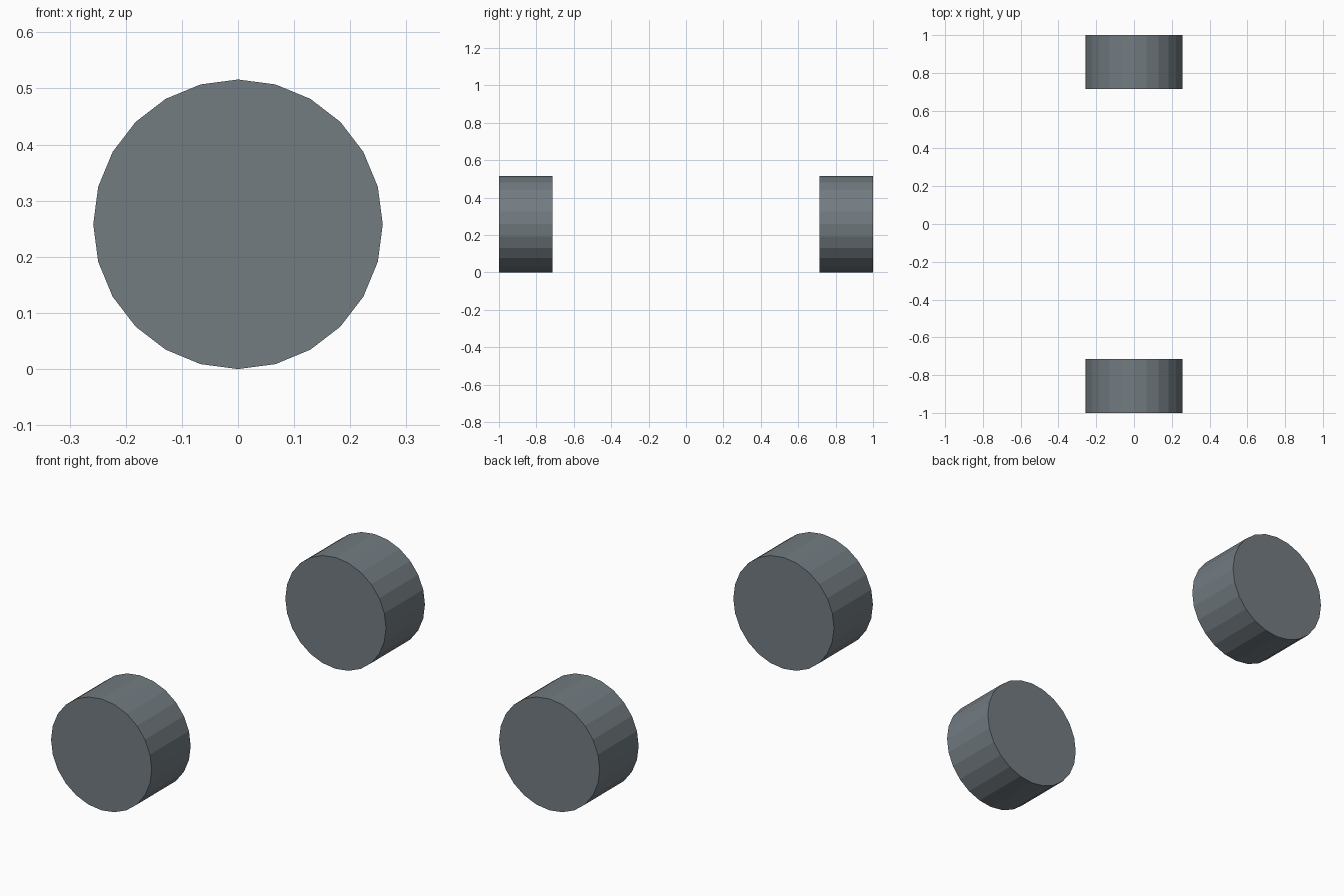
import bpy
import math

if "Cube" in bpy.data.objects:
    bpy.data.objects.remove(bpy.data.objects["Cube"])

RADIUS = 0.258
WIDTH = 0.285
SIDES = 24

# Dark blue-grey rubber
rubber = bpy.data.materials.new("dark_rubber")
rubber.diffuse_color = (0.17, 0.20, 0.22, 1)
rubber.use_nodes = True
rubber.node_tree.nodes["Principled BSDF"].inputs["Base Color"].default_value = rubber.diffuse_color


def add_wheel(name, side):
    # Flat-shaded drum lying along y, outer face at y = +/-1
    bpy.ops.mesh.primitive_cylinder_add(
        vertices=SIDES, radius=RADIUS, depth=WIDTH,
        location=(0, side * (1 - WIDTH / 2), RADIUS),
        rotation=(math.pi / 2, 0, 0))
    wheel = bpy.context.object
    wheel.name = name
    wheel.data.materials.append(rubber)
    bpy.ops.object.transform_apply(location=False, rotation=True, scale=False)


# Pair of wheels, one at each end of the axle line
for name, side in (("front_wheel", -1), ("back_wheel", 1)):
    add_wheel(name, side)
